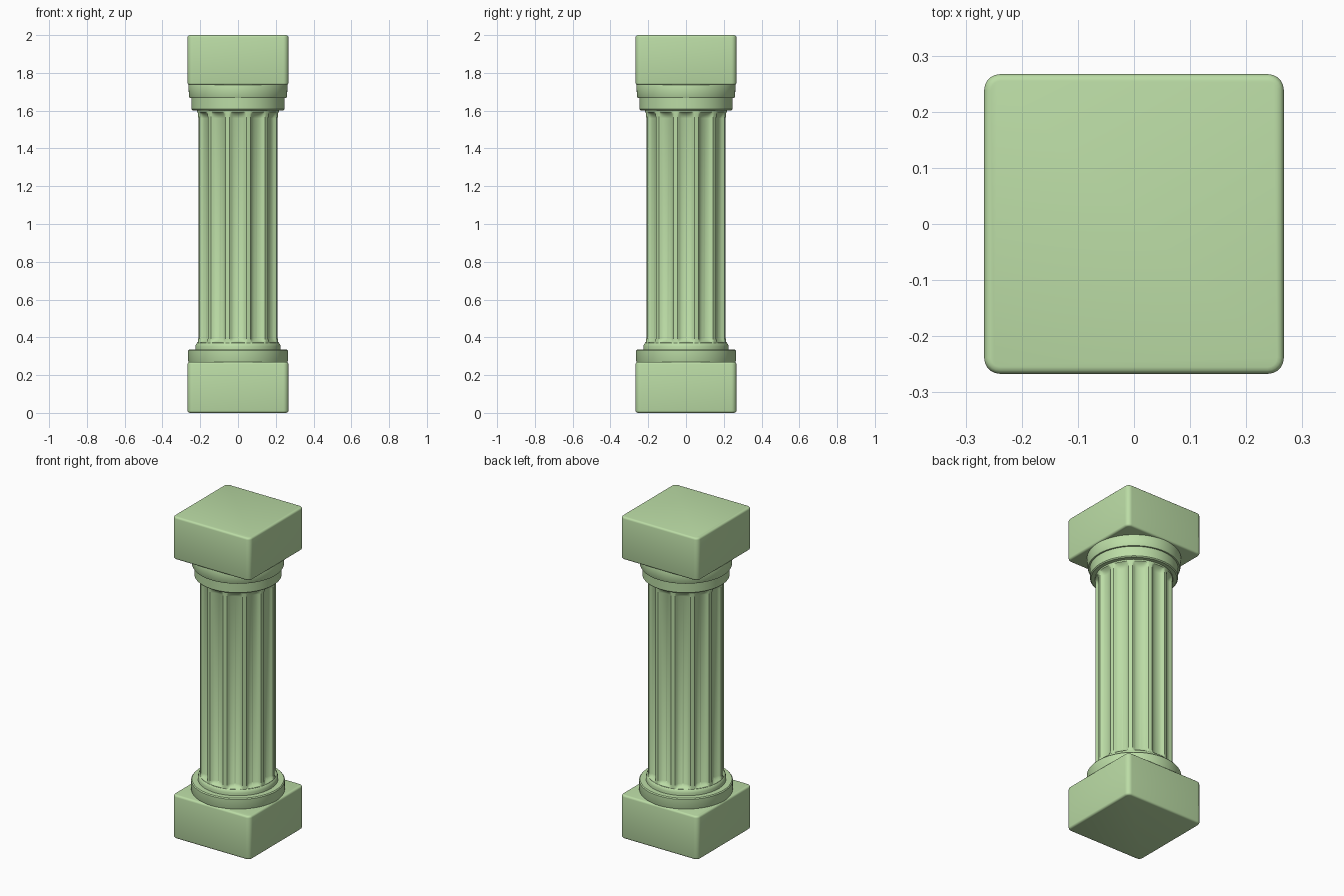
import bpy, bmesh, math

if "Cube" in bpy.data.objects:
    bpy.data.objects.remove(bpy.data.objects["Cube"])

stone = bpy.data.materials.new("pale_green")
stone.diffuse_color = (0.50, 0.72, 0.38, 1)
stone.use_nodes = True
stone.node_tree.nodes["Principled BSDF"].inputs["Base Color"].default_value = stone.diffuse_color


def finish(name, bm, angle=35):
    bmesh.ops.recalc_face_normals(bm, faces=bm.faces)
    mesh = bpy.data.meshes.new(name)
    bm.to_mesh(mesh)
    bm.free()
    obj = bpy.data.objects.new(name, mesh)
    bpy.context.collection.objects.link(obj)
    mesh.materials.append(stone)
    bpy.ops.object.select_all(action='DESELECT')
    obj.select_set(True)
    bpy.context.view_layer.objects.active = obj
    bpy.ops.object.shade_smooth_by_angle(angle=math.radians(angle))


def block(name, z0, z1, half=0.267):
    """Square block: round upright corners, then soften top and bottom rims."""
    bm = bmesh.new()
    bmesh.ops.create_cube(bm, size=1)
    for v in bm.verts:
        v.co = (v.co.x * 2 * half, v.co.y * 2 * half, z0 + (v.co.z + 0.5) * (z1 - z0))
    upright = [e for e in bm.edges if abs(e.verts[0].co.z - e.verts[1].co.z) > 0.1]
    bmesh.ops.bevel(bm, geom=upright, offset=0.028, segments=5, profile=0.5, affect='EDGES')
    rims = [e for e in bm.edges if abs(e.verts[0].co.z - e.verts[1].co.z) < 1e-5]
    bmesh.ops.bevel(bm, geom=rims, offset=0.012, segments=3, profile=0.5, affect='EDGES')
    finish(name, bm, 50)


def loft(name, rings, sides, radius_at):
    """Stack closed rings given as (radius, z, flute depth) and cap both ends."""
    bm = bmesh.new()
    loops = []
    for r, z, depth in rings:
        loop = []
        for i in range(sides):
            a = 2 * math.pi * i / sides
            q = radius_at(a, r, depth)
            loop.append(bm.verts.new((q * math.cos(a), q * math.sin(a), z)))
        loops.append(loop)
    for lo, hi in zip(loops, loops[1:]):
        for i in range(sides):
            j = (i + 1) % sides
            bm.faces.new((lo[i], lo[j], hi[j], hi[i]))
    bm.faces.new(loops[0][::-1])
    bm.faces.new(loops[-1])
    finish(name, bm)


def plain(a, r, depth):
    return r


FLUTES = 12


def fluted(a, r, depth):
    # Rounded groove centred on every 30 degrees, plain ridge between
    step = 2 * math.pi / FLUTES
    t = abs((a + step / 2) % step - step / 2) / (step * 0.36)
    return r - depth * math.sqrt(max(0, 1 - t * t))


def turned(name, profile):
    loft(name, [(r, z, 0) for r, z in profile], 96, plain)


# Square plinth and top block
block("plinth", 0.0, 0.27)
block("top_block", 1.735, 2.0)

# Round base: wide disc and small collar
turned("base_disc", [(0.258, 0.26), (0.264, 0.275), (0.264, 0.33), (0.259, 0.336)])
turned("base_collar", [(0.226, 0.33), (0.226, 0.352), (0.222, 0.365), (0.217, 0.37)])

# Fluted shaft, grooves fading out at both ends
D = 0.024
loft("shaft", [(0.217, 0.34, 0), (0.217, 0.372, 0), (0.216, 0.38, D * 0.6),
               (0.215, 0.395, D), (0.215, 1.56, D), (0.216, 1.58, D * 0.7),
               (0.217, 1.592, 0), (0.217, 1.62, 0)], FLUTES * 20, fluted)

# Capital: two stacked rings
turned("capital_lower_ring", [(0.24, 1.602), (0.246, 1.608), (0.247, 1.67)])
turned("capital_upper_ring", [(0.256, 1.668), (0.259, 1.674), (0.263, 1.732), (0.26, 1.74)])
